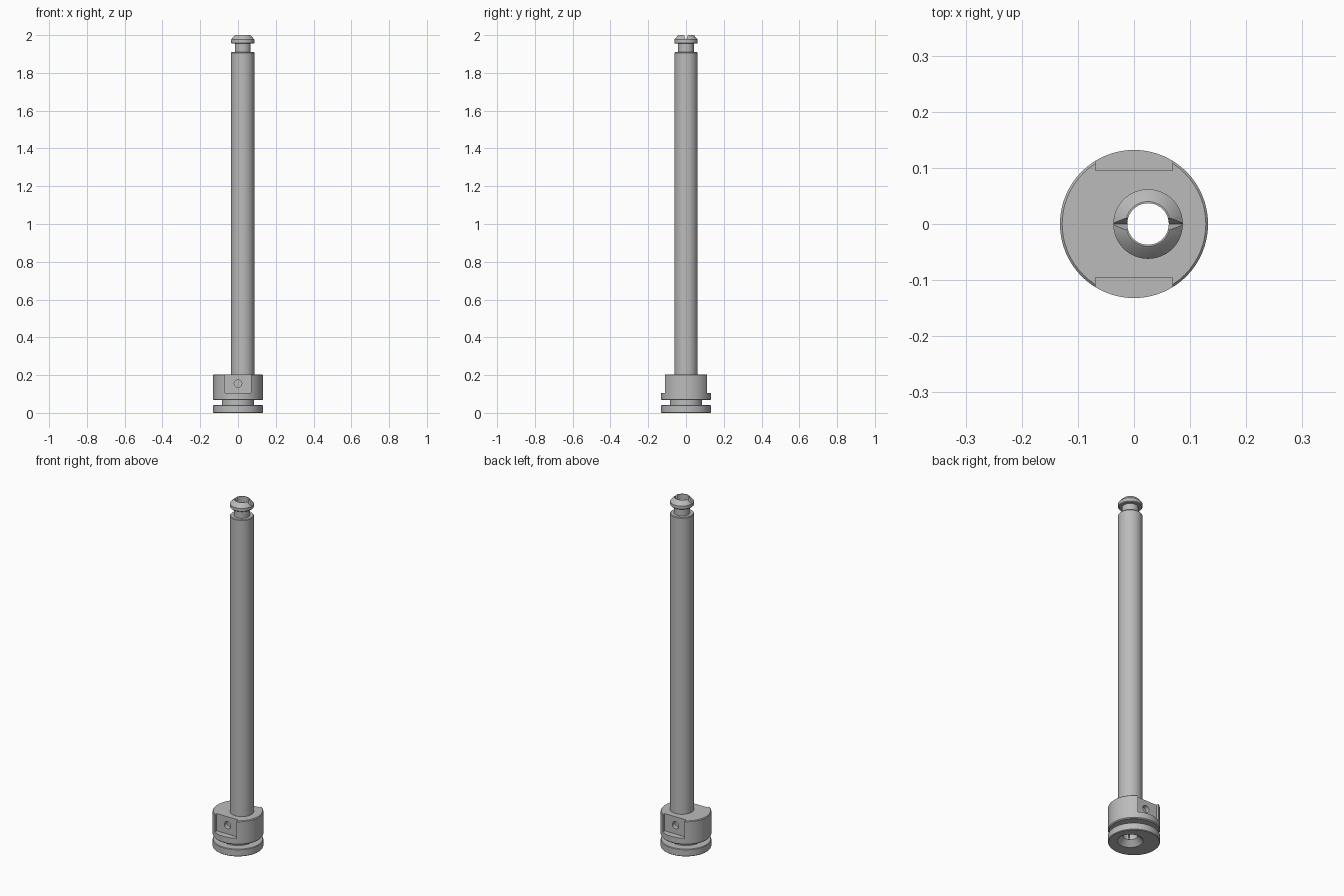
import bpy, bmesh, math
from mathutils import Matrix

old = bpy.data.objects.get("Cube")
if old:
    bpy.data.objects.remove(old, do_unlink=True)

metal = bpy.data.materials.new("machined grey")
metal.use_nodes = True
grey = (0.5, 0.5, 0.5, 1)
metal.diffuse_color = grey
metal.node_tree.nodes["Principled BSDF"].inputs["Base Color"].default_value = grey

SHAFT_X = 0.025
BORE = 0.037
SEGMENTS = 64


def new_object(name, bm):
    bmesh.ops.recalc_face_normals(bm, faces=bm.faces)
    mesh = bpy.data.meshes.new(name)
    bm.to_mesh(mesh)
    bm.free()
    mesh.materials.append(metal)
    obj = bpy.data.objects.new(name, mesh)
    bpy.context.collection.objects.link(obj)
    return obj


def lathe(name, profile, x=0):
    """Revolve a closed (radius, z) profile about a vertical axis."""
    bm = bmesh.new()
    rings = []
    for i in range(SEGMENTS):
        a = 2 * math.pi * i / SEGMENTS
        rings.append([bm.verts.new((x + r * math.cos(a), r * math.sin(a), z))
                      for r, z in profile])
    n = len(profile)
    for i, ring in enumerate(rings):
        nxt = rings[(i + 1) % SEGMENTS]
        for j in range(n):
            k = (j + 1) % n
            bm.faces.new((ring[j], nxt[j], nxt[k], ring[k]))
    return new_object(name, bm)


def cone(name, r1, r2, depth, matrix):
    bm = bmesh.new()
    bmesh.ops.create_cone(bm, cap_ends=True, segments=SEGMENTS, radius1=r1,
                          radius2=r2, depth=depth, matrix=matrix)
    return new_object(name, bm)


def cut(target, cutter):
    mod = target.modifiers.new("cut", 'BOOLEAN')
    mod.operation = 'DIFFERENCE'
    mod.solver = 'EXACT'
    mod.object = cutter
    bpy.context.view_layer.objects.active = target
    bpy.ops.object.modifier_apply(modifier=mod.name)
    bpy.data.objects.remove(cutter, do_unlink=True)


def smooth(obj):
    bpy.ops.object.select_all(action='DESELECT')
    obj.select_set(True)
    bpy.context.view_layer.objects.active = obj
    bpy.ops.object.shade_smooth_by_angle(angle=math.radians(25))


# Grooved base collar, solid until the off-centre bore is cut
R, G = 0.132, 0.085
collar = lathe("base_collar", [
    (0.005, 0), (R - 0.003, 0), (R, 0.003), (R, 0.039), (R - 0.003, 0.042),
    (G, 0.042), (G, 0.067), (R - 0.005, 0.067), (R, 0.072),
    (R, 0.2), (R - 0.004, 0.204), (0.005, 0.204)], x=0)
cut(collar, cone("bore_cutter", BORE, BORE, 1, Matrix.Translation((SHAFT_X, 0, 0))))
cut(collar, cone("countersink_cutter", 0.066 + 0.01, BORE - 0.001, 0.04,
                 Matrix.Translation((SHAFT_X, 0, 0.01))))

# Flat pockets with a blind pin hole, front and back
for side in (-1, 1):
    bm = bmesh.new()
    bmesh.ops.create_cube(bm, size=1, matrix=Matrix.Translation((0, side * 0.145, 0.205))
                          @ Matrix.Diagonal((0.138, 0.1, 0.2, 1)))
    cut(collar, new_object("pocket_cutter", bm))
    cut(collar, cone("pin_cutter", 0.02, 0.02, 0.06,
                     Matrix.Translation((0, side * 0.1, 0.155))
                     @ Matrix.Rotation(math.pi / 2, 4, 'X')))
smooth(collar)

# Hollow shaft with a neck and chamfered head
T = 0.062
shaft = lathe("hollow_shaft", [
    (BORE, 0.2), (T, 0.2), (T, 1.906), (T - 0.003, 1.91), (0.042, 1.91),
    (0.042, 1.955), (T - 0.004, 1.955), (T, 1.959), (T, 1.976),
    (0.044, 1.997), (0.04, 2), (BORE, 2)], x=SHAFT_X)

# V-shaped slot across the head
bm = bmesh.new()
ends = [[bm.verts.new((SHAFT_X + x, y, z))
         for y, z in ((0, 1.972), (0.014, 2.01), (-0.014, 2.01))] for x in (-0.1, 0.1)]
bm.faces.new(ends[0])
bm.faces.new(ends[1])
for i in range(3):
    j = (i + 1) % 3
    bm.faces.new((ends[0][i], ends[0][j], ends[1][j], ends[1][i]))
cut(shaft, new_object("slot_cutter", bm))
smooth(shaft)
